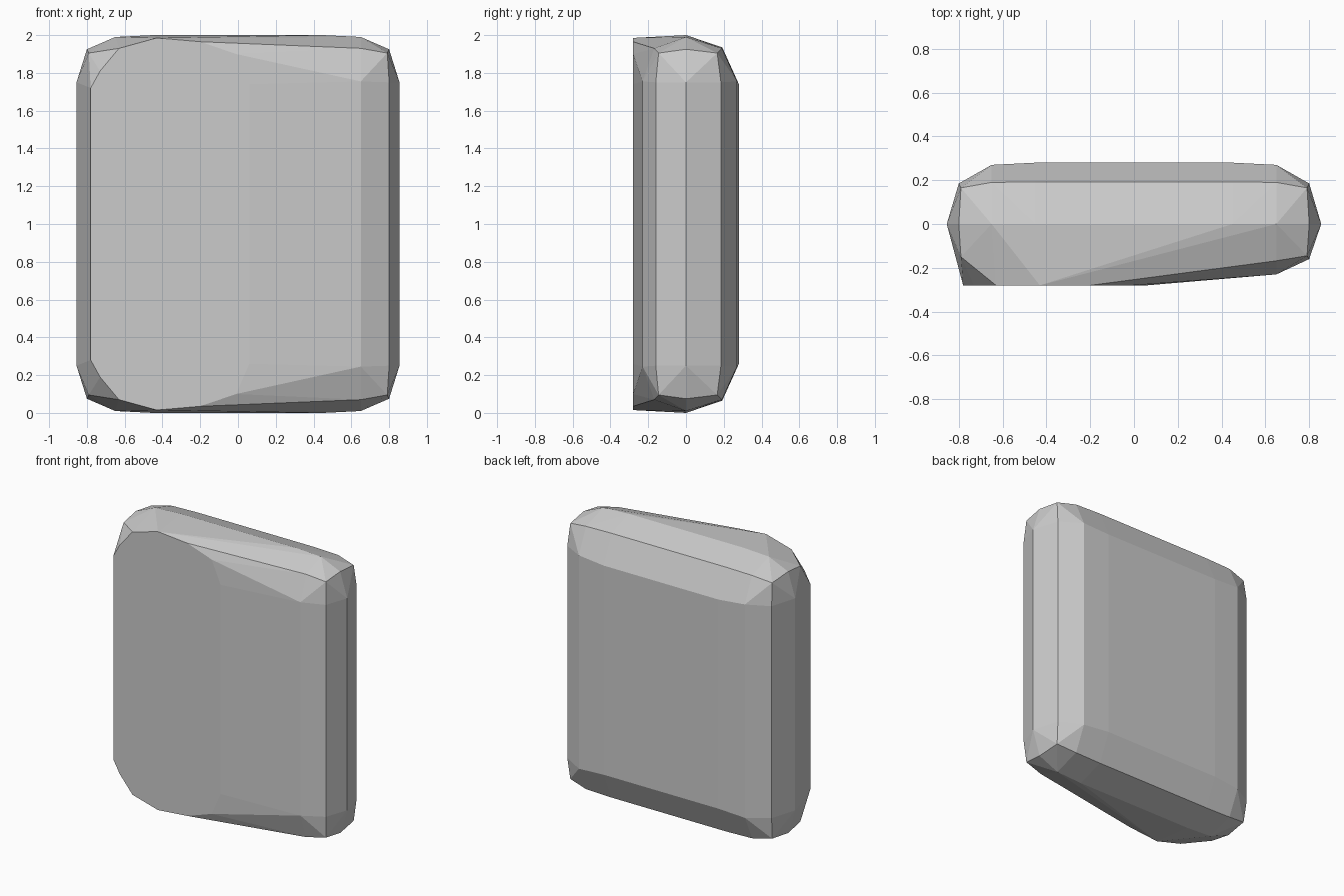
import bpy, bmesh, math

if "Cube" in bpy.data.objects:
    bpy.data.objects.remove(bpy.data.objects["Cube"])

# Upper-half corner points of the slab; the lower half is mirrored about z = 1
both_sides = [                      # identical on left and right
    (0.855, 0.0, 1.75),             # side ridge
    (0.80, 0.185, 1.75),            # rear vertical edge
    (0.65, 0.27, 1.755),            # back panel border
    (0.45, 0.28, 1.74),             # back panel
    (0.79, 0.165, 1.905),           # rear corner
    (0.80, 0.0, 1.925),             # side of the top
    (0.65, 0.19, 1.93),             # rear top edge
    (0.45, 0.192, 1.935),
    (0.65, 0.0, 1.99),              # top ridge
    (0.45, 0.0, 2.0),
]
front_right = [                     # tapered front right side
    (0.80, -0.16, 1.75),
    (0.79, -0.145, 1.905),
    (0.65, -0.23, 1.755),
    (0.65, -0.168, 1.93),
]
front_flat = [                      # outline of the flat front, at y = -0.28
    (-0.78, 1.72), (-0.73, 1.81), (-0.63, 1.93), (-0.43, 1.985),
    (-0.20, 1.965), (-0.01, 1.90), (0.06, 1.74),
]

points = [(s * x, y, z) for x, y, z in both_sides for s in (1, -1)]
points += front_right
points += [(x, -0.28, z) for x, z in front_flat]
points.append((-0.79, -0.15, 1.905))    # front left corner

# Wrap the points in one closed faceted skin
bm = bmesh.new()
for x, y, z in points:
    bm.verts.new((x, y, z))
    bm.verts.new((x, y, 2.0 - z))
bmesh.ops.convex_hull(bm, input=bm.verts[:])
bmesh.ops.delete(bm, geom=[v for v in bm.verts if not v.link_faces], context='VERTS')
bmesh.ops.dissolve_limit(bm, angle_limit=math.radians(0.5),
                         verts=bm.verts[:], edges=bm.edges[:])
bmesh.ops.recalc_face_normals(bm, faces=bm.faces[:])

mesh = bpy.data.meshes.new("stone_slab")
bm.to_mesh(mesh)
bm.free()
slab = bpy.data.objects.new("stone_slab", mesh)
bpy.context.collection.objects.link(slab)
